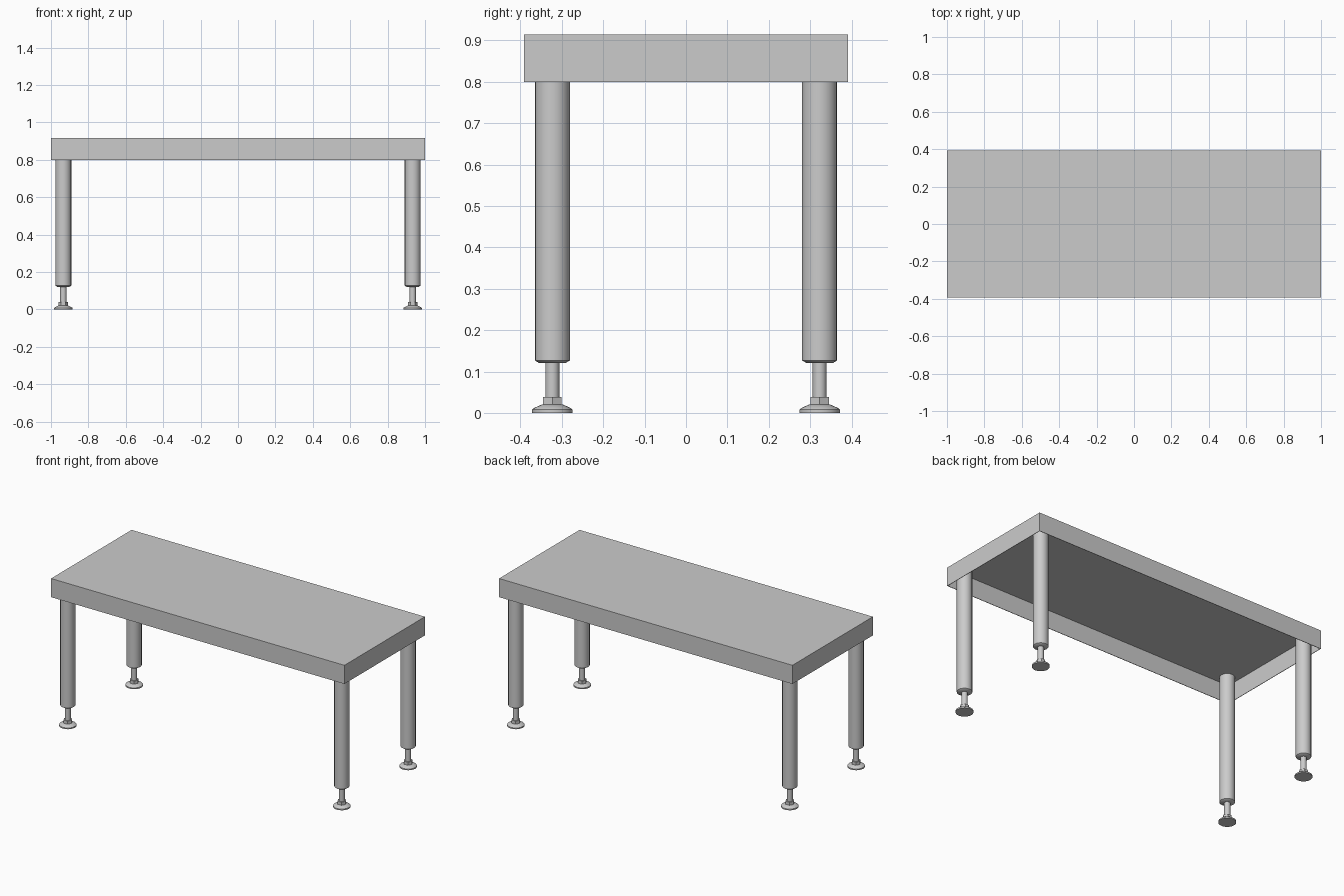
import bpy, bmesh, math

cube = bpy.data.objects.get("Cube")
if cube:
    bpy.data.objects.remove(cube, do_unlink=True)

grey = bpy.data.materials.new("steel_grey")
grey.use_nodes = True
grey.diffuse_color = (0.6, 0.6, 0.6, 1)
grey.node_tree.nodes["Principled BSDF"].inputs["Base Color"].default_value = (0.6, 0.6, 0.6, 1)


def finish(name, bm, location, smooth=False):
    """Turn a bmesh into a named, coloured object."""
    bmesh.ops.recalc_face_normals(bm, faces=bm.faces)
    mesh = bpy.data.meshes.new(name)
    bm.to_mesh(mesh)
    bm.free()
    mesh.materials.append(grey)
    obj = bpy.data.objects.new(name, mesh)
    obj.location = location
    bpy.context.collection.objects.link(obj)
    if smooth:
        bpy.ops.object.select_all(action='DESELECT')
        obj.select_set(True)
        bpy.context.view_layer.objects.active = obj
        bpy.ops.object.shade_smooth_by_angle(angle=math.radians(35))
    return obj


def turned(name, profile, sides, x, y, smooth=True):
    """Closed solid of revolution from (radius, height) pairs."""
    bm = bmesh.new()
    rings = []
    for r, z in profile:
        angles = [math.tau * i / sides for i in range(sides)]
        rings.append([bm.verts.new((r * math.cos(a), r * math.sin(a), z)) for a in angles])
    for low, high in zip(rings, rings[1:]):
        for i in range(sides):
            j = (i + 1) % sides
            bm.faces.new((low[i], low[j], high[j], high[i]))
    bm.faces.new(rings[0][::-1])
    bm.faces.new(rings[-1])
    return finish(name, bm, (x, y, 0), smooth)


# Table top: a thin folded sheet, open underneath
bm = bmesh.new()
bmesh.ops.create_cube(bm, size=1)
bmesh.ops.scale(bm, vec=(2, 0.784, 0.115), verts=bm.verts)
bottom = min(bm.faces, key=lambda f: f.calc_center_median().z)
bmesh.ops.delete(bm, geom=[bottom], context='FACES_ONLY')
top = finish("table_top", bm, (0, 0, 0.8575))
# an open shell: make sure the normals point outward
if max(top.data.polygons, key=lambda p: p.center.z).normal.z < 0:
    top.data.flip_normals()
fold = top.modifiers.new("sheet_thickness", 'SOLIDIFY')
fold.thickness = 0.003
fold.offset = -1
fold.use_even_offset = True

# Four legs, each with a threaded stem, hex nut and levelling foot
tube = [(0.033, 0.121), (0.0425, 0.127), (0.0425, 0.913)]
stem = [(0.017, 0.03), (0.017, 0.124)]
nut = [(0.026, 0.018), (0.026, 0.039)]
foot = [(0.049, 0), (0.049, 0.008), (0.044, 0.012), (0.026, 0.02)]

for side, x in (("left", 0.934), ("right", -0.934)):
    for end, y in (("front", -0.323), ("back", 0.323)):
        tag = f"{end}_{side}"
        turned(f"{tag}_leg", tube, 20, x, y)
        turned(f"{tag}_stem", stem, 12, x, y)
        turned(f"{tag}_nut", nut, 6, x, y, smooth=False)
        turned(f"{tag}_foot", foot, 20, x, y)
